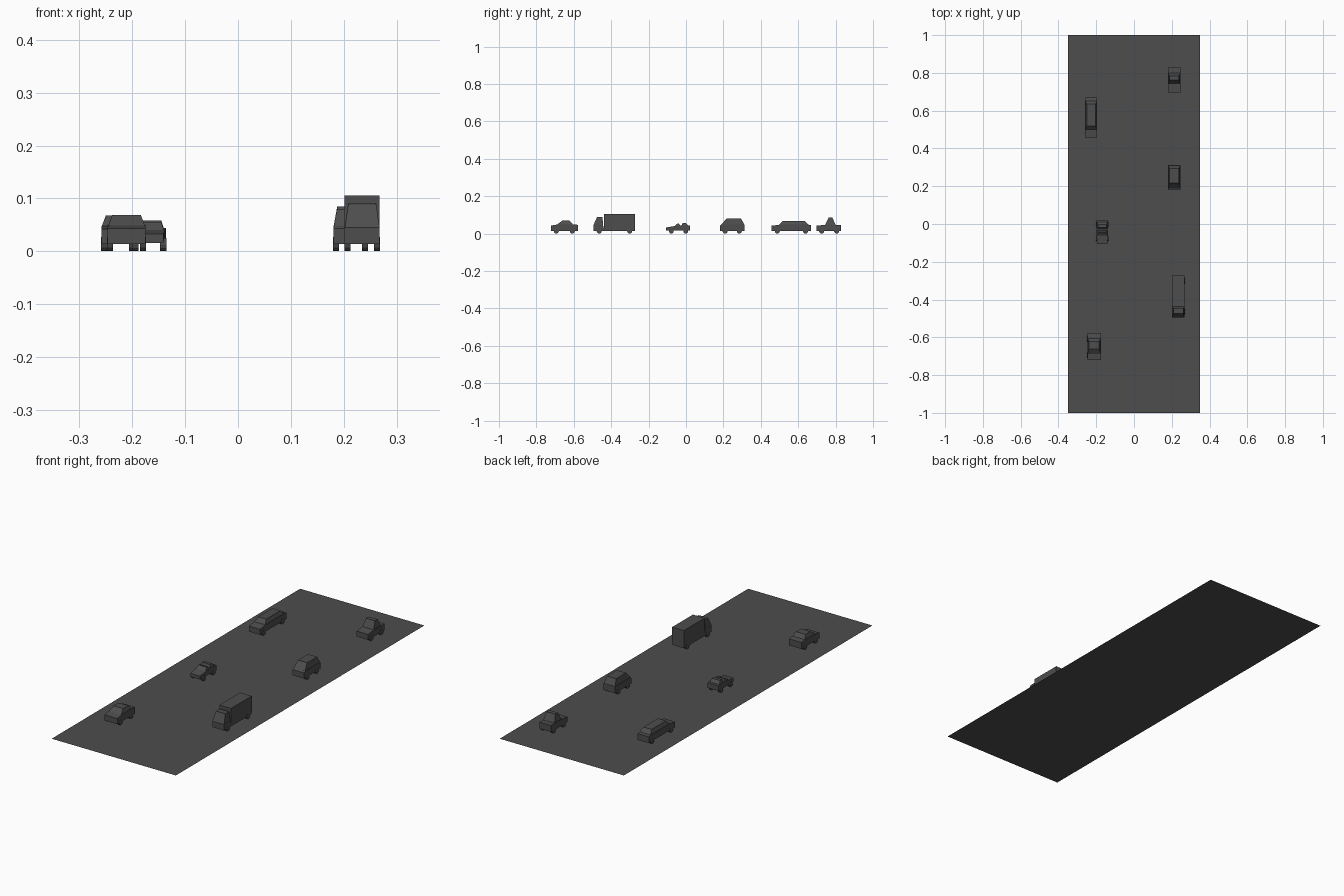
import bpy, bmesh, math
from mathutils import Matrix, Vector

if "Cube" in bpy.data.objects:
    bpy.data.objects.remove(bpy.data.objects["Cube"])

mat = bpy.data.materials.new("dark grey")
mat.diffuse_color = (0.075, 0.075, 0.075, 1)
mat.use_nodes = True
mat.node_tree.nodes["Principled BSDF"].inputs["Base Color"].default_value = mat.diffuse_color


def finish(name, bm):
    bmesh.ops.recalc_face_normals(bm, faces=bm.faces)
    me = bpy.data.meshes.new(name)
    bm.to_mesh(me)
    bm.free()
    ob = bpy.data.objects.new(name, me)
    me.materials.append(mat)
    bpy.context.collection.objects.link(ob)
    return ob


def body(name, cx, width, profile, nose=1.0):
    """Side profile (y, z) extruded across x; nose narrows the front end."""
    bm = bmesh.new()
    y0 = min(p[0] for p in profile)
    sides = []
    for s in (-1, 1):
        sides.append([bm.verts.new((cx + s * width / 2 * (nose if y < y0 + 0.004 else 1), y, z))
                      for y, z in profile])
    bm.faces.new(sides[0])
    bm.faces.new(sides[1][::-1])
    n = len(profile)
    for i in range(n):
        j = (i + 1) % n
        bm.faces.new((sides[0][i], sides[0][j], sides[1][j], sides[1][i]))
    return finish(name, bm)


def cabin(name, cx, w0, base, z0, w1, roof, z1):
    """Tapered cabin from base y-range to roof y-range, with sunken windows."""
    bm = bmesh.new()
    rings = []
    for w, (ya, yb), z in ((w0, base, z0), (w1, roof, z1)):
        rings.append([bm.verts.new((cx + sx * w / 2, y, z))
                      for sx, y in ((-1, ya), (1, ya), (1, yb), (-1, yb))])
    bm.faces.new(rings[0][::-1])
    bm.faces.new(rings[1])
    panes = [bm.faces.new((rings[0][i], rings[0][(i + 1) % 4],
                           rings[1][(i + 1) % 4], rings[1][i])) for i in range(4)]
    bmesh.ops.recalc_face_normals(bm, faces=bm.faces)
    bmesh.ops.inset_individual(bm, faces=panes, thickness=0.0025, depth=-0.001)
    return finish(name, bm)


def wheels(name, cx, width, ys, r=0.0135):
    bm = bmesh.new()
    for y in ys:
        for s in (-1, 1):
            m = Matrix.Translation((cx + s * (width / 2 - 0.005), y, r)) @ Matrix.Rotation(math.pi / 2, 4, 'Y')
            bmesh.ops.create_cone(bm, cap_ends=True, segments=12, radius1=r, radius2=r,
                                  depth=0.0115, matrix=m)
    return finish(name, bm)


# road slab
bm = bmesh.new()
bm.faces.new([bm.verts.new(p) for p in ((-.35, -1, 0), (.35, -1, 0), (.35, 1, 0), (-.35, 1, 0))])
finish("road", bm)

# sedan
cx, w = -0.211, 0.072
body("sedan_body", cx, w, [(-.721, .014), (-.721, .043), (-.687, .049), (-.602, .05),
                           (-.578, .047), (-.578, .014)])
cabin("sedan_cabin", cx, w - .002, (-.69, -.604), .048, .054, (-.662, -.622), .069)
wheels("sedan_wheels", cx, w, (-.693, -.608))

# box truck
cx, w = 0.235, 0.066
body("truck_chassis", cx, w, [(-.495, .014), (-.495, .045), (-.444, .045), (-.438, .025),
                              (-.273, .025), (-.273, .014)])
cabin("truck_cab", cx, w, (-.495, -.444), .045, .053, (-.475, -.446), .09)
body("truck_cargo_box", cx, w, [(-.438, .024), (-.438, .105), (-.272, .105), (-.272, .024)])
wheels("truck_wheels", cx, w, (-.464, -.301))

# open sports car
cx, w = -0.168, 0.063
body("sports_body", cx, w, [(-.106, .016), (-.106, .033), (-.05, .042), (.0, .044),
                            (.022, .042), (.022, .016)], nose=0.85)
cabin("sports_windscreen", cx, .056, (-.062, -.03), .04, .046, (-.045, -.037), .054)
cabin("sports_rear_cover", cx, .056, (-.024, .012), .042, .046, (-.018, -.002), .058)
wheels("sports_wheels", cx, w, (-.078, -.001), r=.0125)

# hatchback
cx, w = 0.213, 0.065
body("hatchback_body", cx, w, [(.182, .014), (.182, .043), (.19, .048), (.312, .048), (.312, .014)])
cabin("hatchback_cabin", cx, w - .001, (.188, .312), .047, .052, (.216, .295), .08)
wheels("hatchback_wheels", cx, w, (.209, .285))

# long estate car
cx, w = -0.227, 0.063
body("estate_body", cx, w, [(.457, .014), (.457, .042), (.5, .048), (.652, .048),
                            (.669, .046), (.669, .014)])
cabin("estate_cabin", cx, w - .001, (.498, .654), .047, .046, (.519, .634), .068)
wheels("estate_wheels", cx, w, (.488, .639))

# pickup
cx, w = 0.213, 0.065
body("pickup_body", cx, w, [(.697, .014), (.697, .042), (.743, .047), (.829, .047), (.829, .014)])
cabin("pickup_cab", cx, w - .001, (.743, .8), .046, .05, (.762, .783), .085)
wheels("pickup_wheels", cx, w, (.725, .805))
